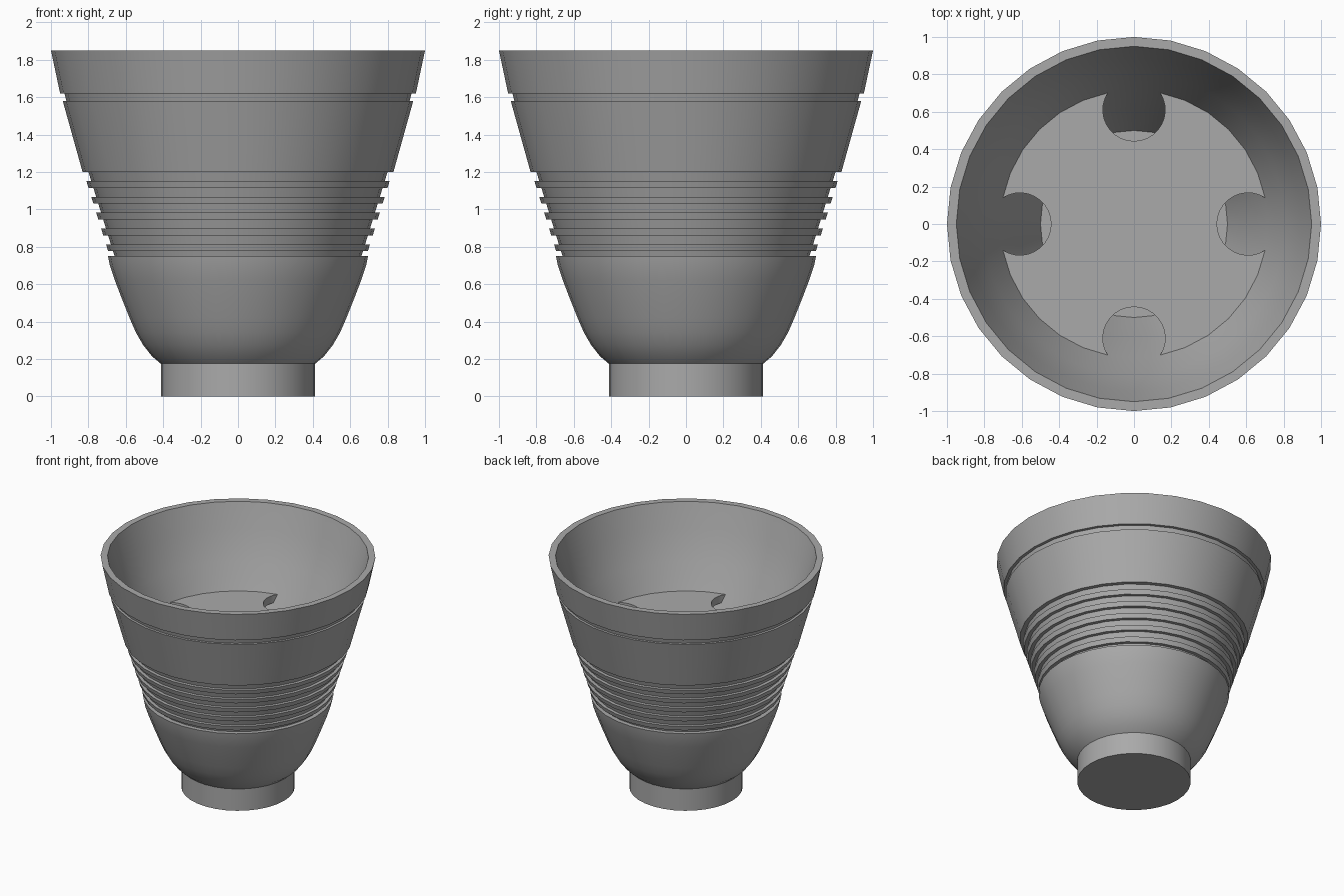
import bpy, bmesh
from math import sin, cos, pi, radians, atan2, hypot

SIDES = 32

cube = bpy.data.objects.get("Cube")
if cube:
    bpy.data.objects.remove(cube, do_unlink=True)

grey = bpy.data.materials.new("plain_grey")
grey.use_nodes = True
grey.diffuse_color = (0.4, 0.4, 0.4, 1)
grey.node_tree.nodes["Principled BSDF"].inputs["Base Color"].default_value = grey.diffuse_color


def finish(bm, name):
    bmesh.ops.recalc_face_normals(bm, faces=bm.faces)
    mesh = bpy.data.meshes.new(name)
    bm.to_mesh(mesh)
    bm.free()
    mesh.materials.append(grey)
    obj = bpy.data.objects.new(name, mesh)
    bpy.context.collection.objects.link(obj)
    bpy.ops.object.select_all(action='DESELECT')
    obj.select_set(True)
    bpy.context.view_layer.objects.active = obj
    bpy.ops.object.shade_smooth_by_angle(angle=radians(28))
    return obj


def revolve(name, profile):
    """Turn an (r, z) profile around z and cap both ends."""
    bm = bmesh.new()
    rings = [[bm.verts.new((r * cos(2 * pi * k / SIDES), r * sin(2 * pi * k / SIDES), z))
              for k in range(SIDES)] for r, z in profile]
    for a, b in zip(rings, rings[1:]):
        for k in range(SIDES):
            n = (k + 1) % SIDES
            bm.faces.new((a[k], a[n], b[n], b[k]))
    bm.faces.new(rings[0])
    bm.faces.new(rings[-1])
    return finish(bm, name)


# Foot
revolve("foot", [(0.413, 0), (0.413, 0.18)])

# Bowl: lower outside curve
profile = [(0.413, 0.175), (0.46, 0.215), (0.507, 0.275), (0.545, 0.34), (0.58, 0.42),
           (0.62, 0.52), (0.66, 0.625), (0.685, 0.7), (0.695, 0.75)]

# Ribbed grip: five thin bands standing out from a sloping core
def core(z):
    return 0.66 + (z - 0.75) * 0.31

profile.append((core(0.75), 0.75))
for i in range(5):
    low = 0.777 + 0.0847 * i
    high = low + 0.036
    profile += [(core(low), low), (core(low) + 0.026, low),
                (core(high) + 0.026, high), (core(high), high)]
profile.append((core(1.2), 1.2))

# Upper outside, narrow groove, rim and inside down to the floor
profile += [(0.831, 1.2), (0.937, 1.58), (0.918, 1.58), (0.928, 1.62), (0.951, 1.62),
            (1.0, 1.85), (0.95, 1.85), (0.892, 1.66), (0.81, 1.43), (0.715, 1.24),
            (0.615, 1.0), (0.5, 0.75)]
revolve("bowl", profile)

# Inner plate with a round notch on each of four sides
R, Z, THICK = 0.715, 1.24, 0.06
CENTRE, STEPS = 0.61, 20
step = 2 * pi / SIDES
dx, dy = R * cos(step) - CENTRE, R * sin(step)
notch_r, start = hypot(dx, dy), atan2(dy, dx)
outline = []
for q in range(4):
    turn = q * pi / 2
    pts = []
    for i in range(1, STEPS):
        a = -start - (2 * pi - 2 * start) * i / STEPS
        pts.append((CENTRE + notch_r * cos(a), notch_r * sin(a)))
    pts += [(R * cos(k * step), R * sin(k * step)) for k in range(1, SIDES // 4)]
    outline += [(x * cos(turn) - y * sin(turn), x * sin(turn) + y * cos(turn)) for x, y in pts]
bm = bmesh.new()
face = bm.faces.new([bm.verts.new((x, y, Z)) for x, y in outline])
ext = bmesh.ops.extrude_face_region(bm, geom=[face], use_keep_orig=True)
bmesh.ops.translate(bm, vec=(0, 0, -THICK),
                    verts=[v for v in ext["geom"] if isinstance(v, bmesh.types.BMVert)])
finish(bm, "inner_plate")
